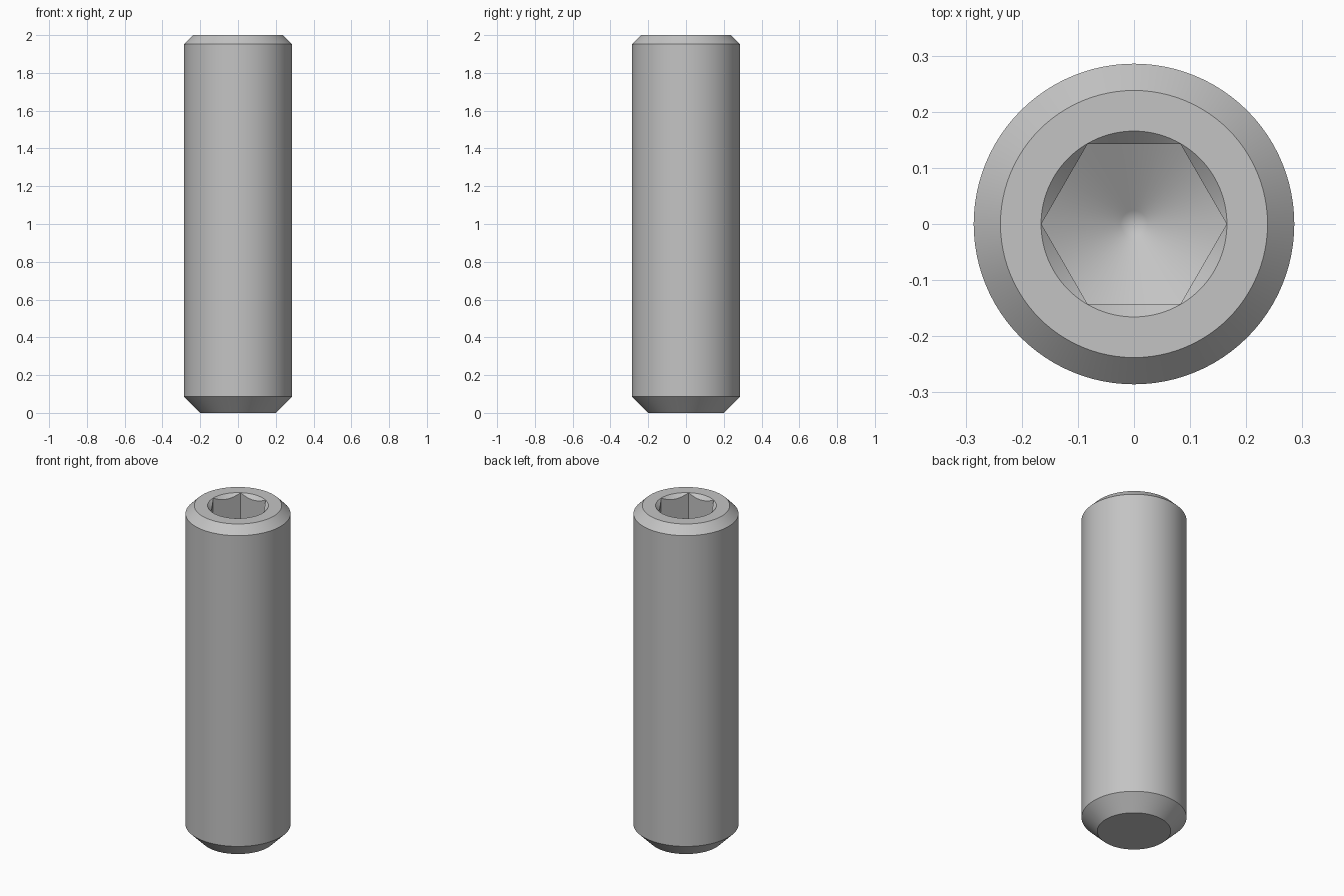
import bpy
import bmesh
from math import cos, sin, tan, pi, radians

cube = bpy.data.objects.get("Cube")
if cube:
    bpy.data.objects.remove(cube, do_unlink=True)

SEGMENTS = 96
FLAT = 0.143                      # half the width across the socket flats
CORNER = FLAT / cos(pi / 6)       # socket corner radius
DEPTH = 0.343                     # socket depth at the corners


def hex_radius(a):
    return FLAT / cos(a % (pi / 3) - pi / 6)


def circle(r, z):
    return lambda a: (r, z)


def socket_edge(z, slope):
    # where a cone of the given slope meets the hexagonal walls
    return lambda a: (hex_radius(a), z - (CORNER - hex_radius(a)) * slope)


drill = tan(radians(30))
rings = [
    # point, shank and upper chamfer
    circle(0.2, 0), circle(0.2857, 0.0857), circle(0.2857, 1.952), circle(0.238, 2),
    # socket mouth, countersunk edge, walls and drilled bottom
    circle(CORNER + 0.0005, 2), socket_edge(2, 1), socket_edge(2 - DEPTH, drill),
    circle(0.024, 2 - DEPTH - (CORNER - 0.024) * drill),
]

bm = bmesh.new()
loops = []
for ring in rings:
    loop = []
    for i in range(SEGMENTS):
        a = 2 * pi * i / SEGMENTS
        r, z = ring(a)
        loop.append(bm.verts.new((r * cos(a), r * sin(a), z)))
    loops.append(loop)
tip = bm.verts.new((0, 0, 2 - DEPTH - CORNER * drill))

bm.faces.new(reversed(loops[0]))
for i in range(SEGMENTS):
    j = (i + 1) % SEGMENTS
    for low, high in zip(loops, loops[1:]):
        bm.faces.new((low[i], low[j], high[j], high[i]))
    bm.faces.new((loops[-1][i], loops[-1][j], tip))
bmesh.ops.recalc_face_normals(bm, faces=bm.faces)

mesh = bpy.data.meshes.new("socket_set_screw")
bm.to_mesh(mesh)
bm.free()

# Plain grey steel
steel = bpy.data.materials.new("grey_steel")
steel.use_nodes = True
colour = (0.55, 0.55, 0.55, 1)
steel.diffuse_color = colour
steel.node_tree.nodes["Principled BSDF"].inputs["Base Color"].default_value = colour
mesh.materials.append(steel)

screw = bpy.data.objects.new("socket_set_screw", mesh)
bpy.context.collection.objects.link(screw)
bpy.context.view_layer.objects.active = screw
screw.select_set(True)
bpy.ops.object.shade_smooth_by_angle(angle=radians(25))
